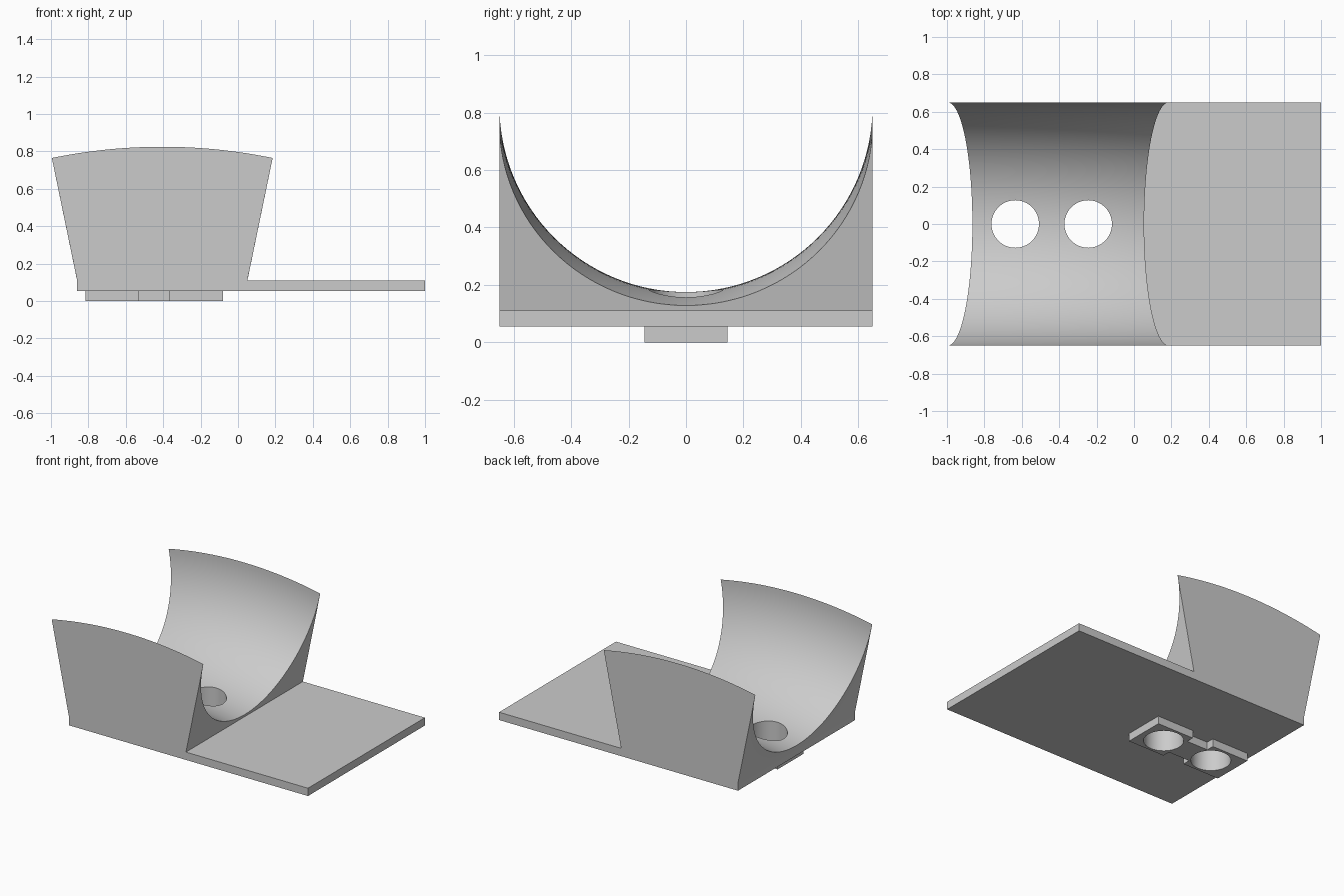
import bpy, bmesh, math

if "Cube" in bpy.data.objects:
    bpy.data.objects.remove(bpy.data.objects["Cube"])

W = 0.65                      # half width, also the cradle radius
CX, CZ, R = -0.405, -2.10, 2.925   # bend centre and radius of the cradle rim
A = math.atan(0.206)          # half angle of the cradle wedge
Z0, Z1 = 0.055, 0.11          # base plate bottom and top

grey = bpy.data.materials.new("plain grey")
grey.diffuse_color = (0.6, 0.6, 0.6, 1)
grey.use_nodes = True
grey.node_tree.nodes["Principled BSDF"].inputs["Base Color"].default_value = grey.diffuse_color


def finish(name, bm):
    bmesh.ops.recalc_face_normals(bm, faces=bm.faces)
    me = bpy.data.meshes.new(name)
    bm.to_mesh(me)
    bm.free()
    me.materials.append(grey)
    ob = bpy.data.objects.new(name, me)
    bpy.context.collection.objects.link(ob)
    return ob


# Cradle with base plate: a half-round groove bent along a shallow arc
bm = bmesh.new()
NP, NA = 64, 24
grid = []
for i in range(NP + 1):
    t = math.pi * i / NP
    y, r = -W * math.cos(t), R - W * math.sin(t)
    row = []
    for j in range(NA + 1):
        a = -A + 2 * A * j / NA
        row.append(bm.verts.new((CX + r * math.sin(a), y, CZ + r * math.cos(a))))
    grid.append(row)
for i in range(NP):
    for j in range(NA):
        bm.faces.new((grid[i][j], grid[i + 1][j], grid[i + 1][j + 1], grid[i][j + 1]))

outline = [(-0.86, Z1), (-0.86, Z0), (1, Z0), (1, Z1), (0.05, Z1)]
front, back = [[bm.verts.new((x, s * W, z)) for x, z in outline] for s in (-1, 1)]
for k in range(4):
    bm.faces.new((front[k], front[k + 1], back[k + 1], back[k]))
bm.faces.new(front + grid[0][::-1])
bm.faces.new(back + grid[-1][::-1])
bm.faces.new([front[0]] + [row[0] for row in grid] + [back[0]])
bm.faces.new([front[4]] + [row[-1] for row in grid] + [back[4]])
cradle = finish("cradle_and_plate", bm)

# Foot under the cradle: two pads joined by a narrower neck
bm = bmesh.new()
half = [(-0.815, 0.145), (-0.53, 0.145), (-0.53, 0.09),
        (-0.365, 0.09), (-0.365, 0.145), (-0.08, 0.145)]
loop = half + [(x, -y) for x, y in reversed(half)]
face = bm.faces.new([bm.verts.new((x, y, 0)) for x, y in loop])
ext = bmesh.ops.extrude_face_region(bm, geom=[face])["geom"]
for v in ext:
    if isinstance(v, bmesh.types.BMVert):
        v.co.z = Z0
foot = finish("foot", bm)

# Two round holes through everything
for hx in (-0.635, -0.245):
    bpy.ops.mesh.primitive_cylinder_add(vertices=64, radius=0.127, depth=0.6,
                                        location=(hx, 0, 0.15))
    cutter = bpy.context.object
    cutter.name = "hole_cutter"
    cutter.hide_render = True
    cutter.data.materials.append(grey)
    for ob in (cradle, foot):
        bpy.context.view_layer.objects.active = ob
        mod = ob.modifiers.new("hole", "BOOLEAN")
        mod.operation, mod.solver, mod.object = "DIFFERENCE", "EXACT", cutter
        bpy.ops.object.modifier_apply(modifier=mod.name)
    bpy.data.objects.remove(cutter)

# Smooth groove and hole walls, crisp edges
for ob in (cradle, foot):
    bpy.ops.object.select_all(action="DESELECT")
    ob.select_set(True)
    bpy.context.view_layer.objects.active = ob
    bpy.ops.object.shade_smooth_by_angle(angle=math.radians(30))
